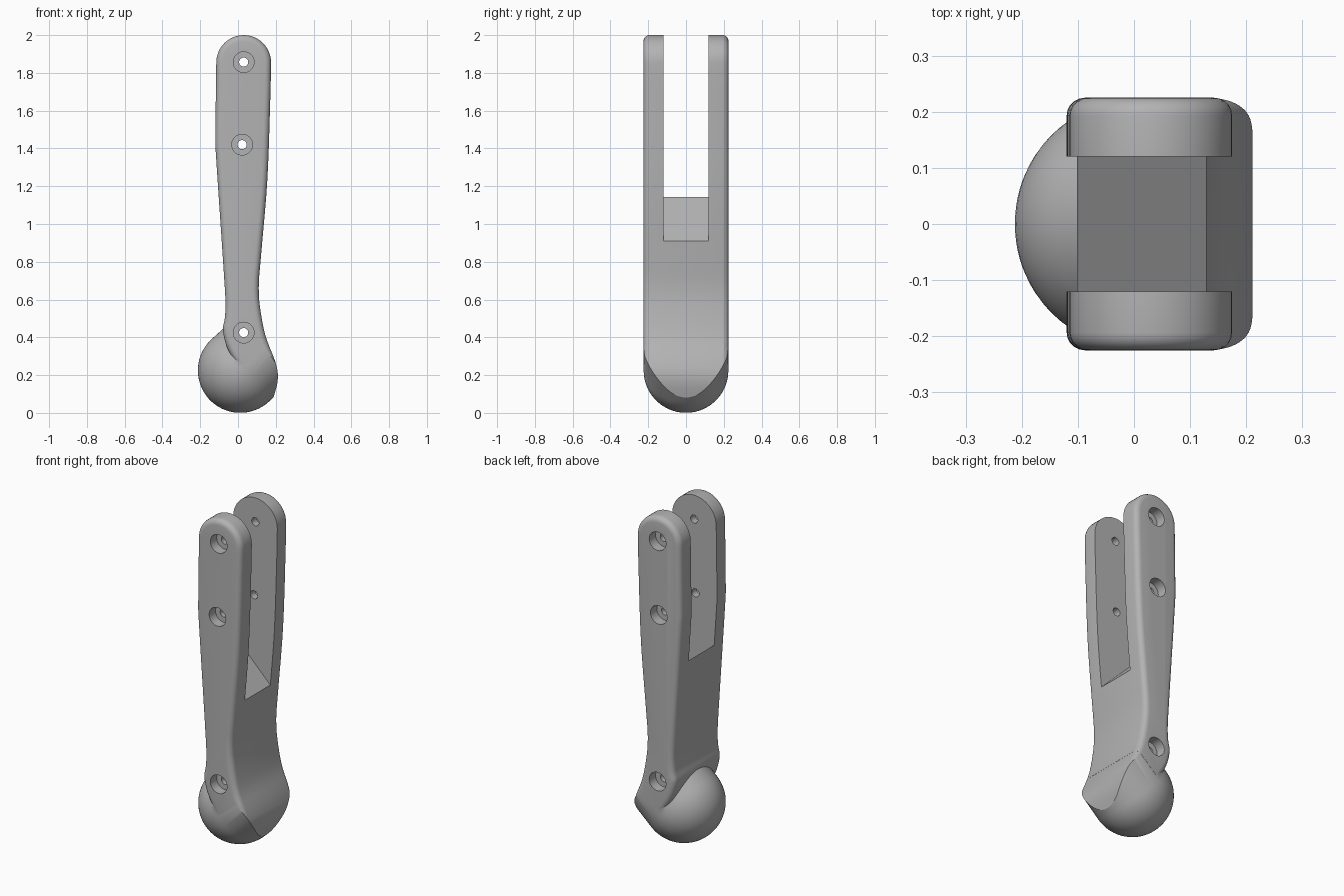
import bpy, bmesh, math
from mathutils import Vector, Matrix

if "Cube" in bpy.data.objects:
    bpy.data.objects.remove(bpy.data.objects["Cube"], do_unlink=True)

grey = bpy.data.materials.new("plain grey")
grey.use_nodes = True
colour = (0.45, 0.45, 0.45, 1)
grey.diffuse_color = colour
grey.node_tree.nodes["Principled BSDF"].inputs["Base Color"].default_value = colour

HALF = 0.225                        # half the thickness in y
ROUND = 0.032                       # radius of the rounded rims
CENTRE = Vector((0.012, 0, 0.225))  # centre of the ball end
ANGLE = math.radians(42)
AXIS = Vector((math.cos(ANGLE), 0, math.sin(ANGLE)))  # ball neck direction


def finish(name, bm):
    bmesh.ops.recalc_face_normals(bm, faces=bm.faces)
    mesh = bpy.data.meshes.new(name)
    bm.to_mesh(mesh)
    bm.free()
    mesh.materials.append(grey)
    obj = bpy.data.objects.new(name, mesh)
    bpy.context.collection.objects.link(obj)
    return obj


def smooth_path(pts, steps=5):
    """Smooth curve through unevenly spaced points, without overshoot."""
    p = [Vector(q) for q in pts]
    p = [2 * p[0] - p[1]] + p + [2 * p[-1] - p[-2]]
    out = []
    for a, b, c, d in zip(p, p[1:], p[2:], p[3:]):
        span = (c - b).length
        start = (c - a) * span / (span + (b - a).length)
        end = (d - b) * span / (span + (d - c).length)
        for i in range(steps):
            t = i / steps
            blend = t * t * (3 - 2 * t)
            out.append(b.lerp(c, blend) + start * t * (1 - t) ** 2 - end * t * t * (1 - t))
    return out + [p[-2]]


def inset(points, amount):
    """Move a clockwise outline inwards with mitred corners."""
    out = []
    for i, p in enumerate(points):
        d1 = (p - points[i - 1]).normalized()
        d2 = (points[(i + 1) % len(points)] - p).normalized()
        n1, n2 = Vector((d1.y, -d1.x)), Vector((d2.y, -d2.x))
        out.append(p + (n1 + n2) * amount / (1 + n1.dot(n2)))
    return out


def prism(name, points, half, radius=0.0, shrink=0.0):
    """Loft a clockwise xz outline along y, with rounded rims if a radius is given."""
    points = [Vector(p) for p in points]
    angles = [math.pi / 2 * i / 5 for i in range(5, -1, -1)] if radius else [0]
    front = [(-half + radius * (1 - math.sin(a)), radius * (1 - math.cos(a))) for a in angles]
    sections = front + [(-y, amount) for y, amount in reversed(front)]
    bm = bmesh.new()
    rings = [[bm.verts.new((p.x, y, p.y)) for p in inset(points, amount + shrink)]
             for y, amount in sections]
    bm.faces.new(rings[0])
    bm.faces.new(rings[-1][::-1])
    for r, s in zip(rings, rings[1:]):
        for i in range(len(r)):
            bm.faces.new((r[i - 1], r[i], s[i], s[i - 1]))
    return finish(name, bm)


def rod(x, z, radius, y0, y1):
    bm = bmesh.new()
    place = Matrix.Translation((x, (y0 + y1) / 2, z)) @ Matrix.Rotation(math.pi / 2, 4, 'X')
    bmesh.ops.create_cone(bm, cap_ends=True, segments=32, radius1=radius, radius2=radius,
                          depth=y1 - y0, matrix=place)
    return finish("hole_cutter", bm)


def combine(target, other, operation):
    mod = target.modifiers.new(operation, 'BOOLEAN')
    mod.operation, mod.solver, mod.object = operation, 'EXACT', other
    bpy.context.view_layer.objects.active = target
    bpy.ops.object.modifier_apply(modifier=mod.name)
    label = other.name
    bpy.data.objects.remove(other, do_unlink=True)
    assert len(target.data.polygons), f"{operation} of {target.name} with {label} is empty"


# Side outlines of the handle
right = smooth_path([(0.175, 1.855), (0.172, 1.7), (0.155, 1.23), (0.12, 0.81), (0.11, 0.68),
                     (0.115, 0.57), (0.145, 0.41), (0.193, 0.285), (0.21, 0.22),
                     (0.209, 0.16), (0.188, 0.08)])
left = smooth_path([(0.008, 0.232), (-0.055, 0.34), (-0.08, 0.44), (-0.07, 0.5), (-0.066, 0.57),
                    (-0.071, 0.68), (-0.119, 1.4), (-0.12, 1.46), (-0.115, 1.855)])
arc = [(0.03 - 0.145 * math.cos(math.pi * i / 24), 1.855 + 0.145 * math.sin(math.pi * i / 24))
       for i in range(1, 24)]
tail = [(0.15, -0.02), (0.1, -0.1)]

# Handle, cut off along the neck line of the ball
handle = prism("handle", left + arc + right + tail + [(0.0, -0.1)], HALF, ROUND)
low, high = CENTRE - AXIS, CENTRE + AXIS
above = [(low.x, low.z), (low.x, 2.5), (high.x, 2.5), (high.x, high.z)]
combine(handle, prism("neck_cutter", above, 0.4), 'INTERSECT')

# Slot between the two arms, with a sloping floor
slot = [(-0.3, 1.34), (-0.3, 2.3), (0.3, 2.3), (0.3, 0.74)]
combine(handle, prism("slot_cutter", slot, 0.12), 'DIFFERENCE')

# Ball end: a sphere whose upper half is drawn out into a straight neck
bm = bmesh.new()
bmesh.ops.create_uvsphere(bm, u_segments=64, v_segments=32, radius=HALF - 0.0005)
bmesh.ops.translate(bm, vec=(0, 0, 0.45), verts=[v for v in bm.verts if v.co.z > 0.001])
bm.transform(Matrix.Translation(CENTRE) @ AXIS.to_track_quat('Z', 'Y').to_matrix().to_4x4())
ball = finish("ball_end", bm)

# Trim the neck flush with the flared side of the handle
flare = [p for p in right if p.y < 0.82] + tail + [(-0.5, -0.1), (-0.5, 0.95), (0.14, 0.95)]
combine(ball, prism("flare_trim", flare, HALF, ROUND, 0.0005), 'INTERSECT')
combine(handle, ball, 'UNION')

# Counterbored pin holes
for x, z in [(0.03, 1.857), (0.022, 1.42), (0.03, 0.425)]:
    combine(handle, rod(x, z, 0.024, -0.4, 0.4), 'DIFFERENCE')
    for side in (-1, 1):
        y0, y1 = sorted((side * 0.165, side * 0.4))
        combine(handle, rod(x, z, 0.055, y0, y1), 'DIFFERENCE')

bpy.ops.object.select_all(action='DESELECT')
handle.select_set(True)
bpy.context.view_layer.objects.active = handle
bpy.ops.object.shade_smooth_by_angle(angle=math.radians(30))
